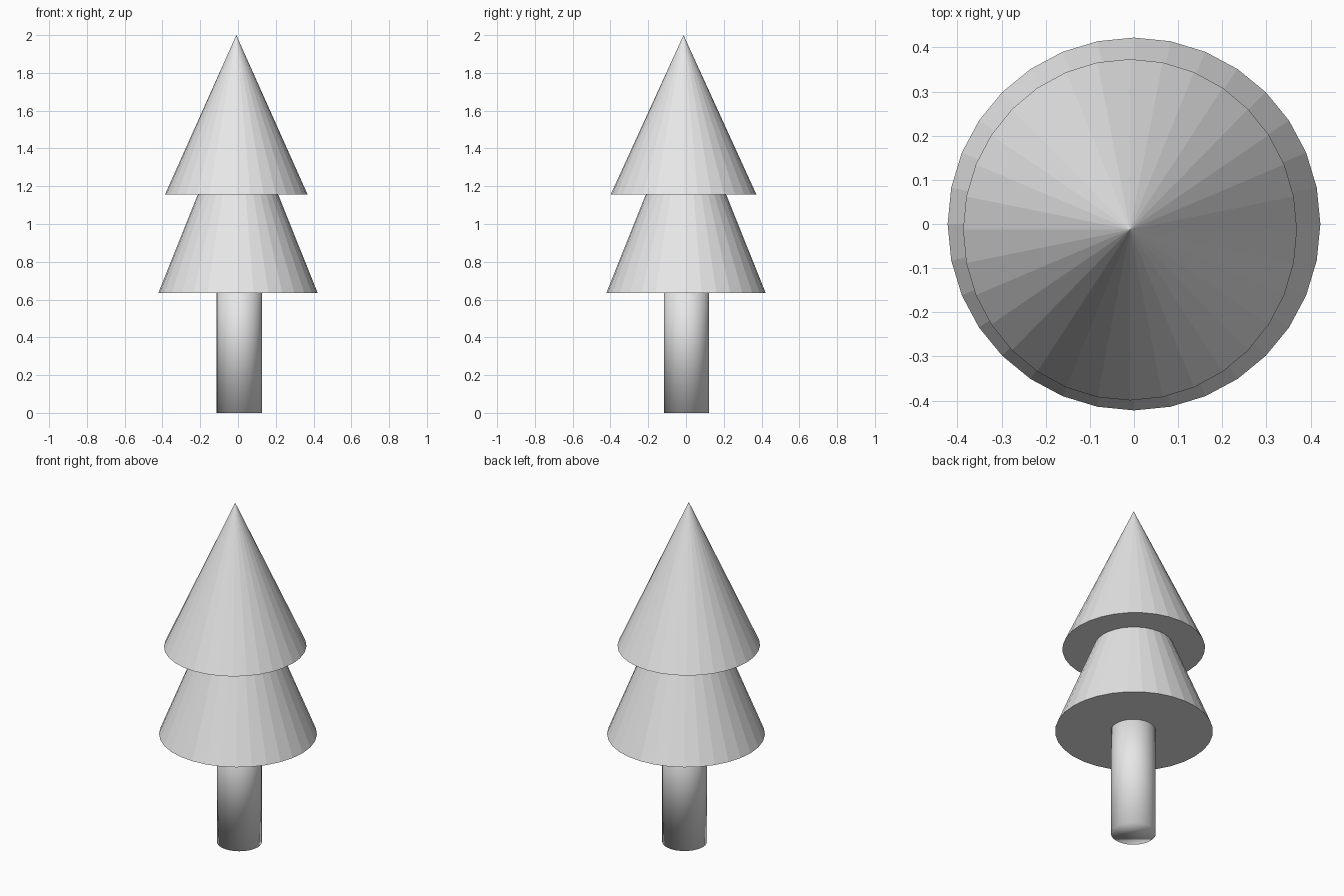
import bpy

cube = bpy.data.objects.get("Cube")
if cube:
    bpy.data.objects.remove(cube, do_unlink=True)

# One pale grey for the whole tree
grey = bpy.data.materials.new("pale grey")
grey.use_nodes = True
colour = (0.8, 0.8, 0.8, 1.0)
grey.diffuse_color = colour
grey.node_tree.nodes["Principled BSDF"].inputs["Base Color"].default_value = colour


def finish(name, smooth=False):
    """Name, colour and shade the object just added."""
    obj = bpy.context.object
    obj.name = name
    obj.data.materials.append(grey)
    for poly in obj.data.polygons:
        poly.use_smooth = smooth
    return obj


def foliage(name, x, y, base, tip, radius, stretch=1.0):
    """Faceted cone from base height to tip height."""
    bpy.ops.mesh.primitive_cone_add(vertices=32, radius1=radius, radius2=0,
                                    depth=tip - base,
                                    location=(x, y, (base + tip) / 2))
    bpy.context.object.scale.y = stretch
    finish(name)


# Trunk, softly shaded around its ends, reaching into the lower foliage
trunk_height = 0.8
bpy.ops.mesh.primitive_cylinder_add(vertices=32, radius=0.12, depth=trunk_height,
                                    location=(0.007, 0.003, trunk_height / 2))
finish("trunk", smooth=True)

# Two tiers of foliage, the upper one slightly off centre
foliage("lower_foliage", 0, 0, 0.635, 1.685, 0.422)
foliage("upper_foliage", -0.009, -0.013, 1.155, 2.0, 0.378, 1.022)
